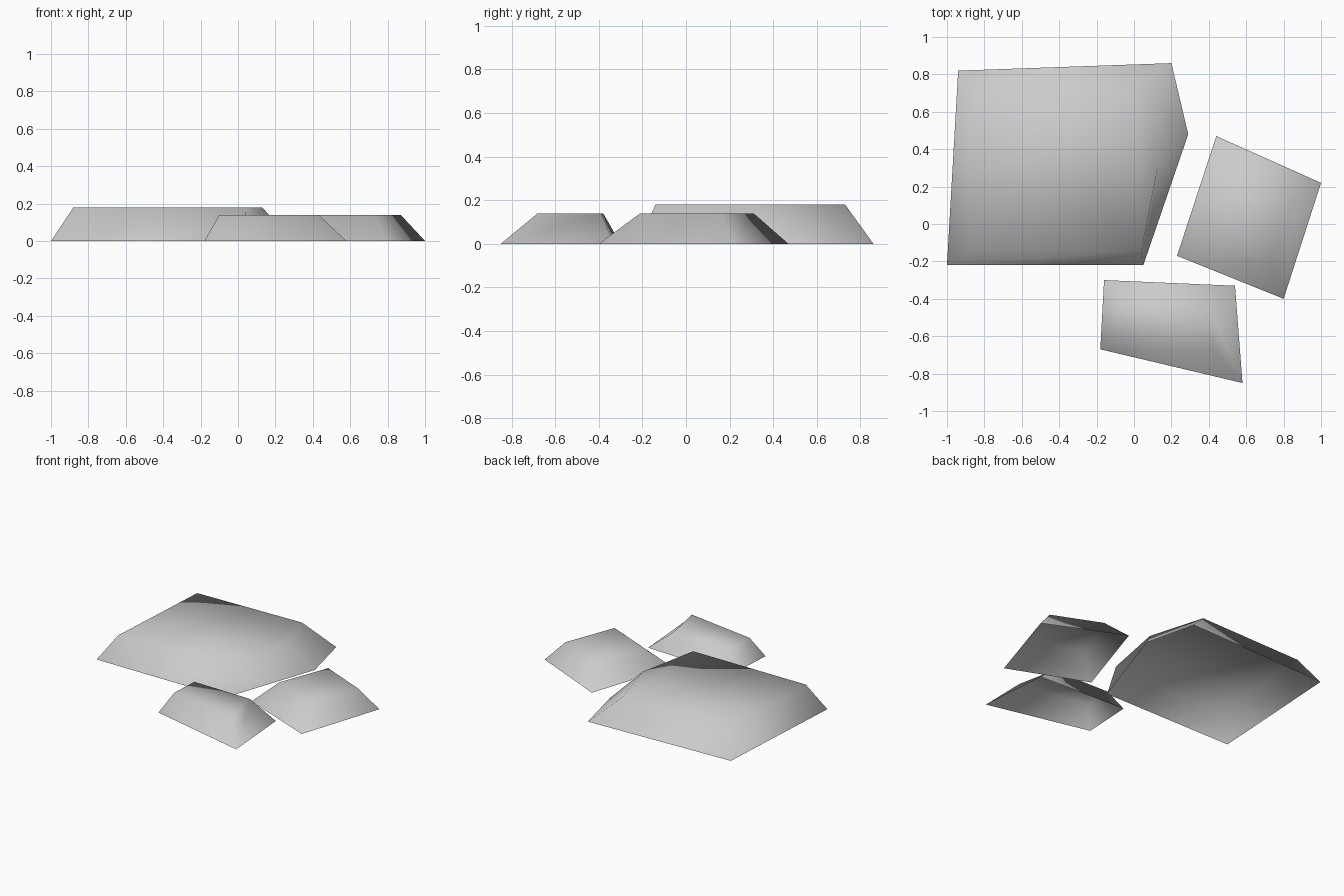
import bpy
import bmesh

cube = bpy.data.objects.get("Cube")
if cube:
    bpy.data.objects.remove(cube, do_unlink=True)

# One plain grey stone colour
stone = bpy.data.materials.new("stone_grey")
stone.use_nodes = True
stone.diffuse_color = (0.6, 0.6, 0.6, 1)
stone.node_tree.nodes["Principled BSDF"].inputs["Base Color"].default_value = (0.6, 0.6, 0.6, 1)


def slab(name, height, base, top):
    """Smooth stone with sloping walls, a flat top and an open underside.
    Both outlines run counter-clockwise seen from above."""
    bm = bmesh.new()
    low = [bm.verts.new((x, y, 0)) for x, y in base]
    high = [bm.verts.new((x, y, height)) for x, y in top]
    count = len(base)
    for i in range(count):
        j = (i + 1) % count
        bm.faces.new((low[i], low[j], high[j], high[i]))
    bm.faces.new(high)
    for face in bm.faces:
        face.smooth = True
    mesh = bpy.data.meshes.new(name)
    bm.to_mesh(mesh)
    bm.free()
    mesh.materials.append(stone)
    obj = bpy.data.objects.new(name, mesh)
    bpy.context.collection.objects.link(obj)
    return obj


# Large five-sided stone
slab("large_stone", 0.18,
     [(-1, -0.22), (0.05, -0.22), (0.29, 0.48), (0.2, 0.86), (-0.94, 0.82)],
     [(-0.88, -0.14), (0.04, -0.14), (0.13, 0.32), (0.01, 0.73), (-0.83, 0.71)])

# Small stone at the front
slab("front_stone", 0.14,
     [(-0.18, -0.67), (0.58, -0.85), (0.54, -0.33), (-0.16, -0.3)],
     [(-0.1, -0.6), (0.43, -0.68), (0.37, -0.39), (-0.09, -0.38)])

# Small stone at the side
slab("side_stone", 0.14,
     [(0.23, -0.17), (0.8, -0.4), (1, 0.22), (0.44, 0.47)],
     [(0.38, -0.06), (0.73, -0.21), (0.87, 0.16), (0.52, 0.31)])
